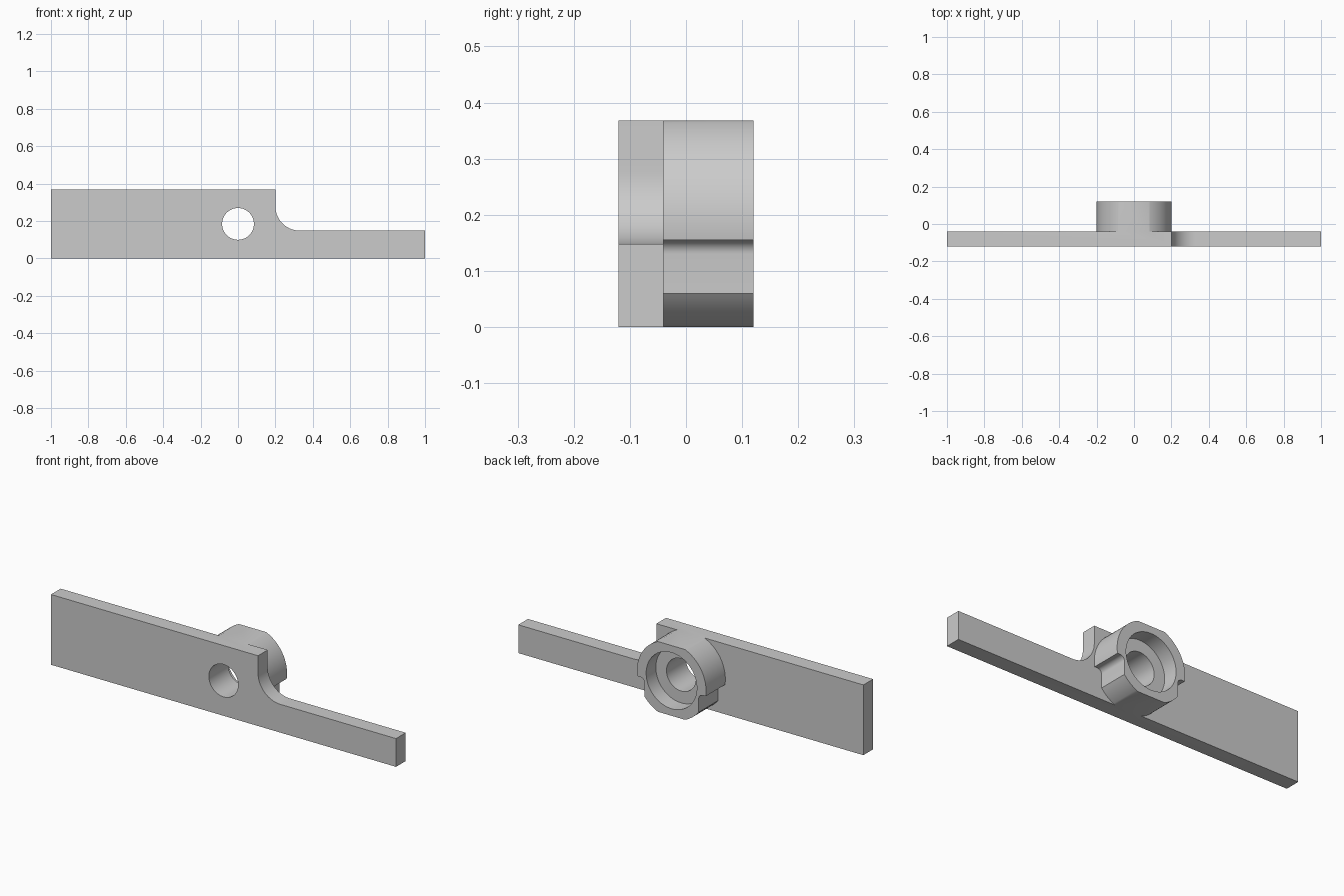
import bpy, bmesh, math

cube = bpy.data.objects.get("Cube")
if cube:
    bpy.data.objects.remove(cube, do_unlink=True)

HEIGHT = 0.368
MID = HEIGHT / 2          # height of the bore axis
FRONT, STEP, BACK = -0.12, -0.04, 0.12
BOSS_R = 0.2

grey = bpy.data.materials.new("plain grey")
grey.use_nodes = True
colour = (0.6, 0.6, 0.6, 1)
grey.diffuse_color = colour
grey.node_tree.nodes["Principled BSDF"].inputs["Base Color"].default_value = colour


def arc(cx, cz, r, start, end, steps):
    """Points along an arc, angles in degrees."""
    angles = [math.radians(start + (end - start) * i / steps) for i in range(steps + 1)]
    return [(cx + r * math.cos(a), cz + r * math.sin(a)) for a in angles]


def prism(name, outline, y0, y1):
    """Closed solid from an outline in the xz plane, running from y0 to y1."""
    bm = bmesh.new()
    near, far = [[bm.verts.new((round(x, 5), y, round(z, 5))) for x, z in outline]
                 for y in (y0, y1)]
    bm.faces.new(near)
    bm.faces.new(far[::-1])
    for i in range(len(outline)):
        bm.faces.new((near[i - 1], far[i - 1], far[i], near[i]))
    bmesh.ops.recalc_face_normals(bm, faces=bm.faces)
    mesh = bpy.data.meshes.new(name)
    bm.to_mesh(mesh)
    bm.free()
    mesh.materials.append(grey)
    obj = bpy.data.objects.new(name, mesh)
    bpy.context.collection.objects.link(obj)
    return obj


def combine(target, tool, operation):
    """Apply a boolean and discard the tool object."""
    mod = target.modifiers.new(operation.title(), "BOOLEAN")
    mod.operation, mod.object, mod.solver = operation, tool, "EXACT"
    bpy.context.view_layer.objects.active = target
    bpy.ops.object.modifier_apply(modifier=mod.name)
    bpy.data.objects.remove(tool, do_unlink=True)


# Flat bar with a filleted step down to the narrow arm
fillet = arc(0.33, 0.278, 0.13, 270, 180, 20)
bar = prism("mounting_bar",
            [(-1, 0), (1, 0), (1, 0.148)] + fillet + [(0.2, HEIGHT), (-1, HEIGHT)],
            FRONT, STEP)

# Boss: a round flattened at top and bottom, with an undercut on each side
flat_angle = math.degrees(math.asin(MID / BOSS_R))
foot_z, lip_z, groove_r = 0.06, 0.155, 0.025
foot_angle = math.degrees(math.asin((foot_z - MID) / BOSS_R))
lip_angle = math.degrees(math.asin((lip_z - MID) / BOSS_R))
wall_x = BOSS_R * math.cos(math.radians(foot_angle))
half = (arc(0, MID, BOSS_R, -flat_angle, foot_angle, 10)
        + arc(wall_x + groove_r, lip_z - groove_r, groove_r, 180, 90, 8)
        + arc(0, MID, BOSS_R, lip_angle, flat_angle, 30))
boss = prism("boss", half + [(-x, z) for x, z in reversed(half)], STEP - 0.04, BACK)
combine(bar, boss, "UNION")

# Through bore and the wider recess at the back
for name, radius, y0, y1 in (("bore", 0.085, FRONT - 0.1, BACK + 0.1),
                             ("recess", 0.147, 0.04, BACK + 0.1)):
    cutter = prism(name, arc(0, MID, radius, 0, 360, 64)[:-1], y0, y1)
    cutter.hide_render = True
    combine(bar, cutter, "DIFFERENCE")

# Smooth the curved walls, keep the edges sharp
bpy.ops.object.select_all(action="DESELECT")
bar.select_set(True)
bpy.context.view_layer.objects.active = bar
bpy.ops.object.shade_smooth_by_angle(angle=math.radians(25))
